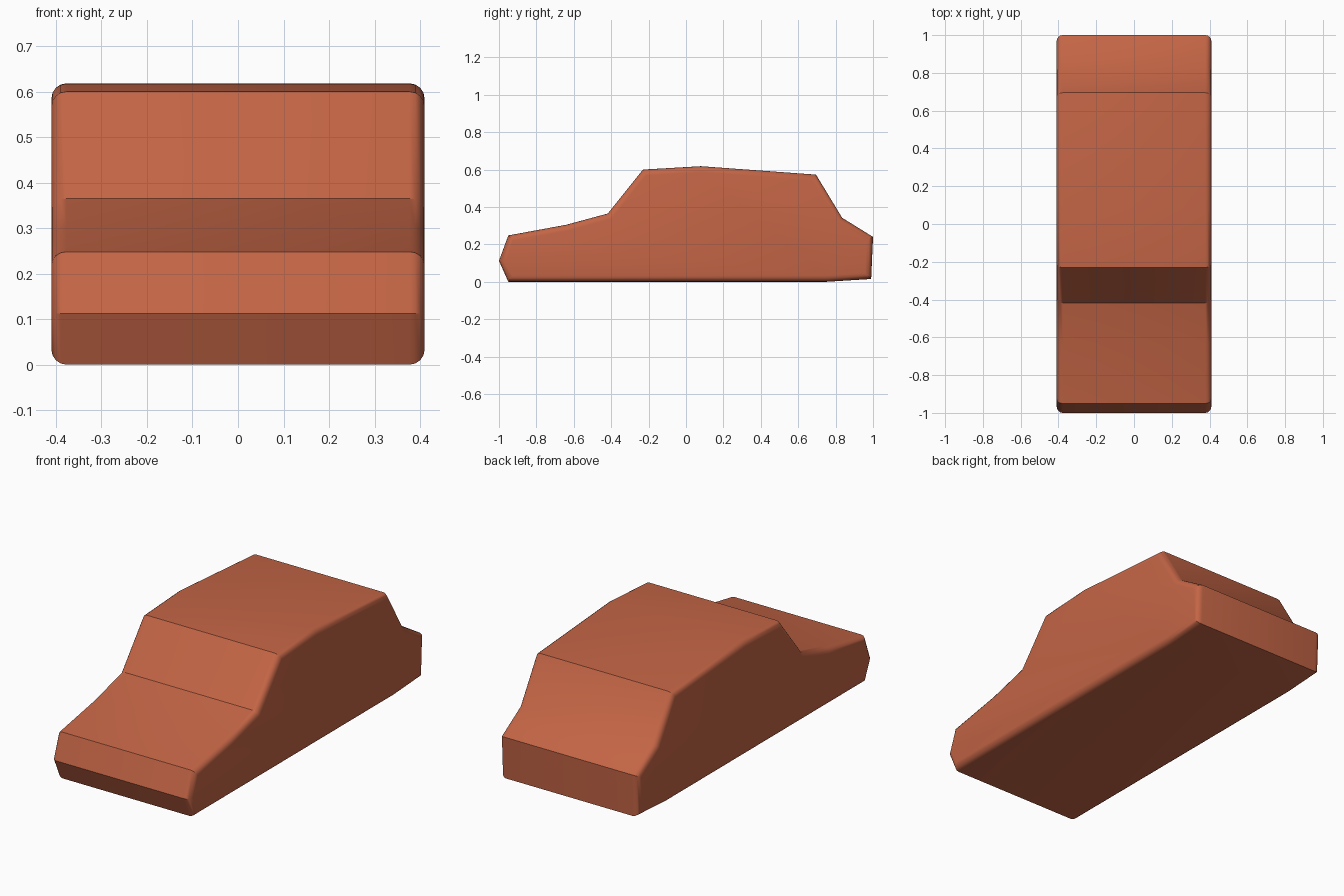
import bpy, bmesh, math

if "Cube" in bpy.data.objects:
    bpy.data.objects.remove(bpy.data.objects["Cube"])

HALF_WIDTH = 0.41
# Side silhouette (y, z), starting at the lower front
PROFILE = [(-0.95, 0), (-1.0, 0.112), (-0.95, 0.248), (-0.64, 0.305),
           (-0.418, 0.365), (-0.23, 0.60), (0.08, 0.618), (0.695, 0.573),
           (0.835, 0.342), (1.0, 0.24), (0.99, 0.015), (0.75, 0)]

# Car body: extrude the silhouette across the width
bm = bmesh.new()
face = bm.faces.new([bm.verts.new((-HALF_WIDTH, y, z)) for y, z in PROFILE])
ext = bmesh.ops.extrude_face_region(bm, geom=[face], use_keep_orig=True)
moved = [g for g in ext["geom"] if isinstance(g, bmesh.types.BMVert)]
bmesh.ops.translate(bm, verts=moved, vec=(2 * HALF_WIDTH, 0, 0))
bmesh.ops.recalc_face_normals(bm, faces=bm.faces[:])

# Round the rims where the side panels meet the shell
rims = [e for e in bm.edges if abs(e.verts[0].co.x - e.verts[1].co.x) < 1e-5]
bmesh.ops.bevel(bm, geom=rims, offset=0.033, offset_type='OFFSET',
                segments=4, profile=0.5, affect='EDGES', clamp_overlap=True)
bmesh.ops.recalc_face_normals(bm, faces=bm.faces[:])

mesh = bpy.data.meshes.new("car_body")
bm.to_mesh(mesh)
bm.free()
body = bpy.data.objects.new("car_body", mesh)
bpy.context.collection.objects.link(body)

# Terracotta paint
paint = bpy.data.materials.new("terracotta_paint")
paint.diffuse_color = (0.55, 0.13, 0.06, 1)
paint.use_nodes = True
paint.node_tree.nodes["Principled BSDF"].inputs["Base Color"].default_value = paint.diffuse_color
mesh.materials.append(paint)

# Smooth rims, crisp creases
bpy.context.view_layer.objects.active = body
body.select_set(True)
bpy.ops.object.shade_smooth_by_angle(angle=math.radians(30))
